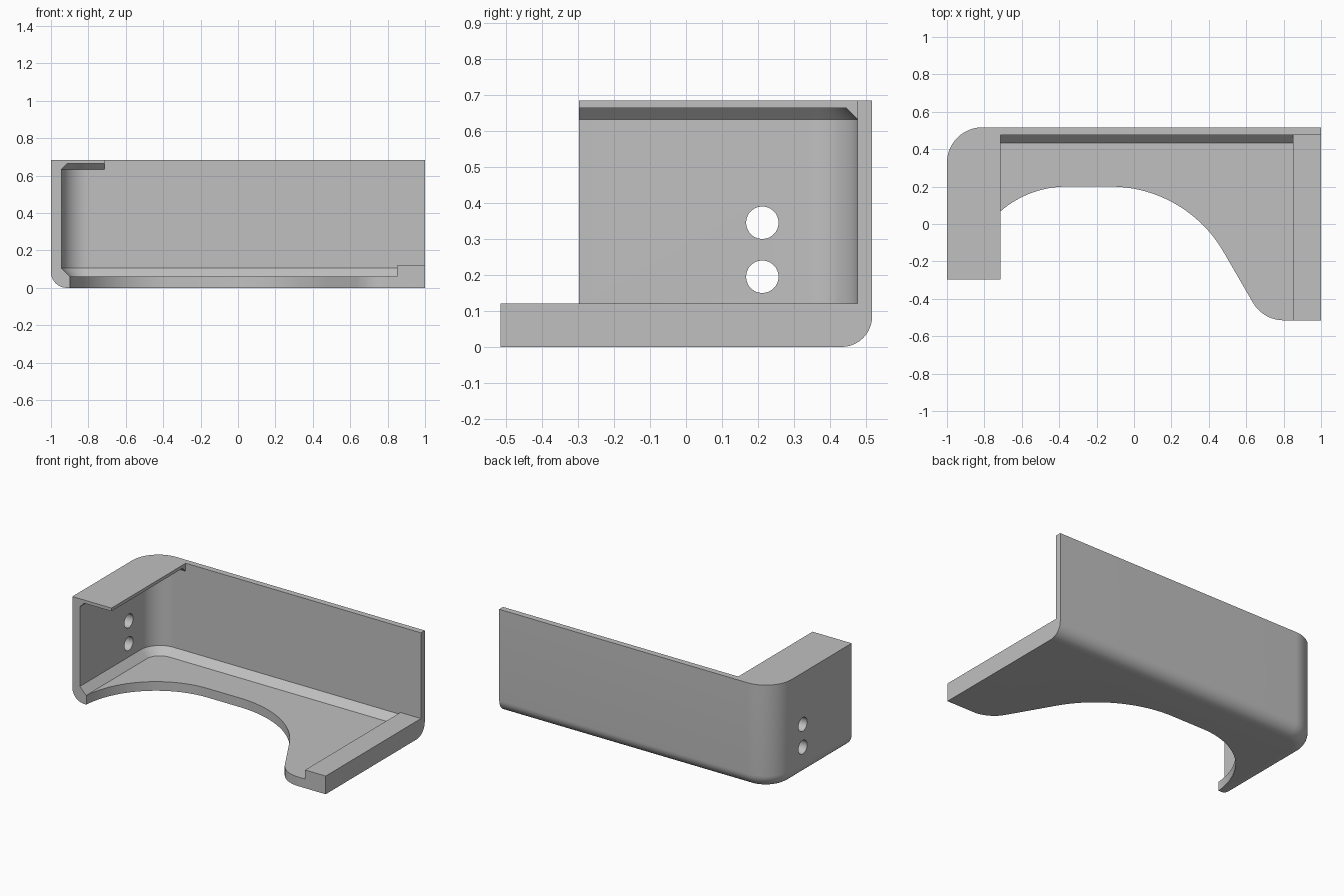
import bpy, bmesh
from math import sin, cos, pi, radians

cube = bpy.data.objects.get("Cube")
if cube:
    bpy.data.objects.remove(cube)

grey = bpy.data.materials.new("plain_grey")
grey.use_nodes = True
colour = (0.53, 0.53, 0.53, 1)
grey.diffuse_color = colour
grey.node_tree.nodes["Principled BSDF"].inputs["Base Color"].default_value = colour


def arc(cx, cy, r, a0, a1, n=24):
    """Points along an arc, angles in degrees."""
    angles = [radians(a0 + (a1 - a0) * i / n) for i in range(n + 1)]
    return [(cx + r * cos(a), cy + r * sin(a)) for a in angles]


def loft(name, rings):
    """Closed solid through a stack of (outline, z) rings."""
    bm = bmesh.new()
    loops = [[bm.verts.new((x, y, z)) for x, y in pts] for pts, z in rings]
    for low, high in zip(loops, loops[1:]):
        for i in range(len(low)):
            j = (i + 1) % len(low)
            bm.faces.new((low[i], low[j], high[j], high[i]))
    bm.faces.new(loops[0][::-1])
    bm.faces.new(loops[-1])
    bmesh.ops.recalc_face_normals(bm, faces=bm.faces)
    mesh = bpy.data.meshes.new(name)
    bm.to_mesh(mesh)
    bm.free()
    mesh.materials.append(grey)
    obj = bpy.data.objects.new(name, mesh)
    bpy.context.collection.objects.link(obj)
    return obj


def corner_outline(left, back, radius, right, front):
    """Rectangle with its back corner on the right-hand side rounded."""
    curve = arc(left + radius, back - radius, radius, 90, 180)
    return [(right, front), (right, back)] + curve + [(left, front)]


def box(name, x0, x1, y0, y1, z0, z1):
    pts = [(x0, y0), (x1, y0), (x1, y1), (x0, y1)]
    return loft(name, [(pts, z0), (pts, z1)])


def cut(target, cutter):
    cutter.hide_render = True
    mod = target.modifiers.new("cut", "BOOLEAN")
    mod.operation = "DIFFERENCE"
    mod.solver = "EXACT"
    mod.object = cutter
    bpy.ops.object.select_all(action="DESELECT")
    bpy.context.view_layer.objects.active = target
    target.select_set(True)
    bpy.ops.object.modifier_apply(modifier=mod.name)
    bpy.data.objects.remove(cutter)


# Outer body with a rolled bottom edge
roll = 0.085
rings = []
for i in range(11):
    a = i / 10 * pi / 2
    d = roll * (1 - sin(a))
    outline = corner_outline(-1 + d, 0.517 - d, 0.19 - d, 1, -0.6)
    rings.append((outline, roll * (1 - cos(a))))
rings.append((rings[-1][0], 0.685))
body = loft("corner_bracket", rings)

# Inner cavity, chamfered against the floor and the top flange
cavity = []
for inset, z in ((0.045, 0.06), (0, 0.107), (0, 0.632), (0.032, 0.664)):
    outline = corner_outline(-0.945 + inset, 0.477 - inset, 0.14 - inset, 0.85, -2)
    cavity.append((outline, z))
cut(body, loft("cavity_cutter", cavity))

# Open top beside the flange, leaving the low end rib
cut(body, box("opening_cutter", -0.715, 2, -2, 0.477, 0.12, 2))

# Curved front edge of the floor
edge = (arc(-0.36, -0.34, 0.54, 175, 90)
        + arc(-0.127, -0.5, 0.7, 90, 30)
        + arc(0.8, -0.325, 0.19, 210, 270, 12)
        + [(2, -0.515), (2, -2), (-0.898, -2)])
cut(body, loft("floor_edge_cutter", [(edge, -1), (edge, 0.3)]))

# Front end of the side wall and flange
cut(body, box("wall_end_cutter", -2, -0.2, -2, -0.297, -1, 2))

# Two screw holes in the side wall
for z in (0.345, 0.195):
    bpy.ops.mesh.primitive_cylinder_add(vertices=48, radius=0.045, depth=0.3,
                                        location=(-0.97, 0.212, z),
                                        rotation=(0, pi / 2, 0))
    cut(body, bpy.context.object)

bpy.context.view_layer.objects.active = body
body.select_set(True)
bpy.ops.object.shade_smooth_by_angle(angle=radians(30))
